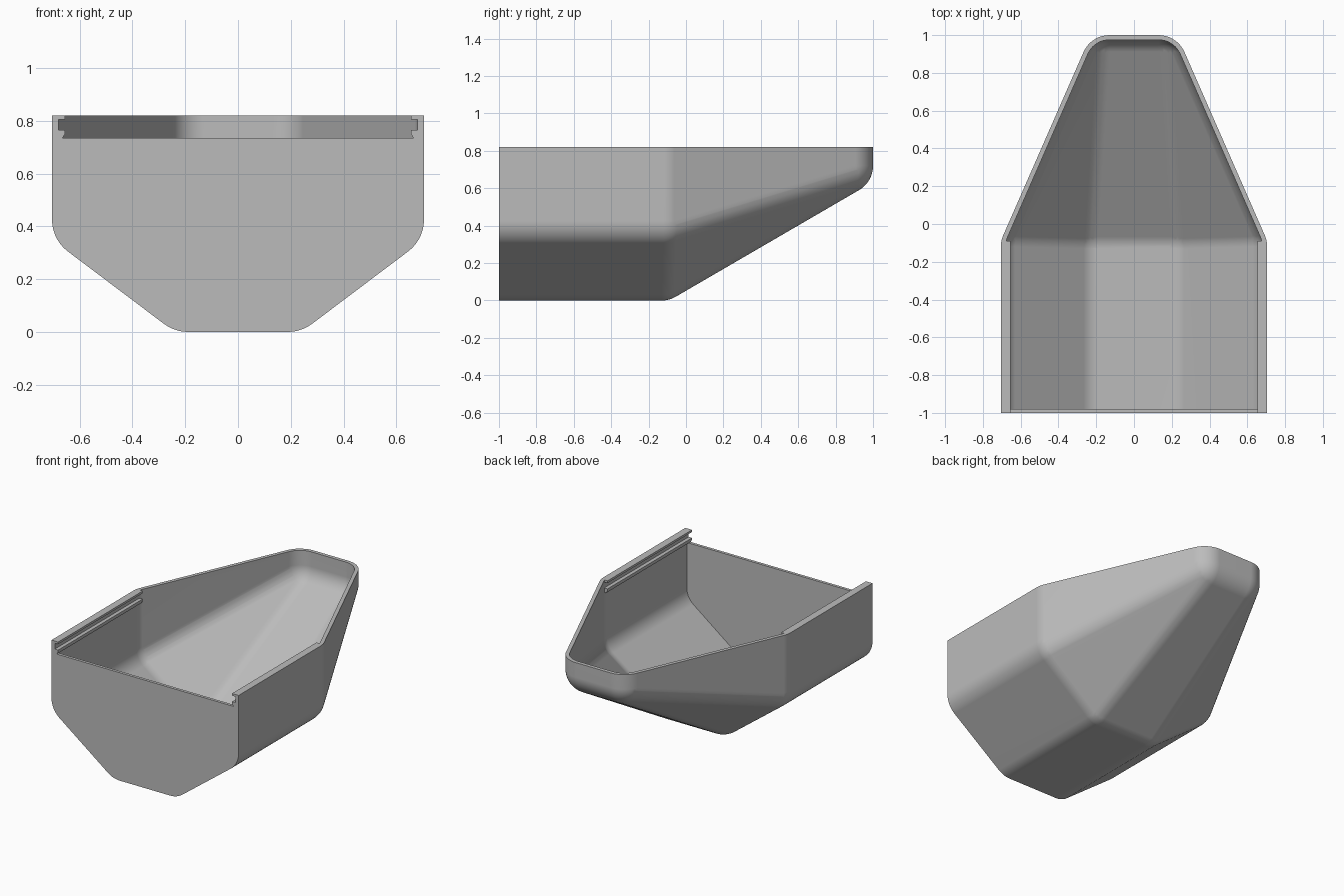
import bpy, bmesh
from mathutils import Matrix, Vector

if "Cube" in bpy.data.objects:
    bpy.data.objects.remove(bpy.data.objects["Cube"], do_unlink=True)

grey = bpy.data.materials.new("mid_grey")
grey.diffuse_color = (0.5, 0.5, 0.5, 1)
grey.use_nodes = True
grey.node_tree.nodes["Principled BSDF"].inputs["Base Color"].default_value = (0.5, 0.5, 0.5, 1)

RIM, SILL, ROUND, WALL, SHOULDER = 0.82, 0.735, 0.15, 0.025, -0.09


def to_object(name, bm):
    bmesh.ops.recalc_face_normals(bm, faces=bm.faces)
    mesh = bpy.data.meshes.new(name)
    bm.to_mesh(mesh)
    bm.free()
    mesh.materials.append(grey)
    obj = bpy.data.objects.new(name, mesh)
    bpy.context.collection.objects.link(obj)
    return obj


def slice_off(bm, point, normal):
    """Remove everything on the normal side of a plane and cap the cut."""
    geom = bm.verts[:] + bm.edges[:] + bm.faces[:]
    cut = bmesh.ops.bisect_plane(bm, geom=geom, plane_co=point, plane_no=normal, clear_outer=True)
    edges = [e for e in cut["geom_cut"] if isinstance(e, bmesh.types.BMEdge)]
    bmesh.ops.contextual_create(bm, geom=edges)


def hull_solid(name, radius, front, top):
    """Rounded body: the hull of equal balls placed at its corners."""
    corners = [(0.19, -1.4, 0.15), (0.555, -1.4, 0.425), (0.555, -1.4, 1.3),
               (0.19, -0.13, 0.15), (0.555, -0.12, 0.425), (0.555, -0.12, 1.3),
               (0.13, 0.85, 0.72), (0.13, 0.85, 1.3)]
    bm = bmesh.new()
    for x, y, z in corners:
        for side in (-1, 1):
            bmesh.ops.create_uvsphere(bm, u_segments=48, v_segments=24, radius=radius,
                                      matrix=Matrix.Translation((side * x, y, z)))
    bmesh.ops.delete(bm, geom=bm.faces[:] + bm.edges[:], context='EDGES_FACES')
    bmesh.ops.convex_hull(bm, input=bm.verts[:])
    bmesh.ops.delete(bm, geom=[v for v in bm.verts if not v.link_faces], context='VERTS')
    slice_off(bm, Vector((0, front, 0)), Vector((0, -1, 0)))
    slice_off(bm, Vector((0, 0, top)), Vector((0, 0, 1)))
    bmesh.ops.dissolve_limit(bm, angle_limit=0.005, verts=bm.verts[:], edges=bm.edges[:])
    return to_object(name, bm)


def subtract(obj, cutter):
    mod = obj.modifiers.new("cut", 'BOOLEAN')
    mod.operation, mod.solver, mod.object = 'DIFFERENCE', 'EXACT', cutter
    bpy.context.view_layer.objects.active = obj
    bpy.ops.object.modifier_apply(modifier=mod.name)
    bpy.data.objects.remove(cutter, do_unlink=True)


# Hollow body
shell = hull_solid("shell", ROUND, -1, RIM)
subtract(shell, hull_solid("cavity", ROUND - WALL, -0.98, 1.0))

# Lowered front wall where the lid slides in
bm = bmesh.new()
bmesh.ops.create_cube(bm, size=1, matrix=Matrix.Translation((0, -1, SILL + 0.25))
                      @ Matrix.Diagonal((1.36, 0.1, 0.5, 1)))
subtract(shell, to_object("front_opening", bm))

# Smooth rounded corners with crisp rims
bpy.ops.object.select_all(action='DESELECT')
shell.select_set(True)
bpy.context.view_layer.objects.active = shell
bpy.ops.object.shade_smooth_by_angle(angle=0.5)
weighted = shell.modifiers.new("even_shading", 'WEIGHTED_NORMAL')
weighted.keep_sharp = True

# Grooved lid rails along both side walls
profile = [(0.692, RIM), (0.655, RIM), (0.655, 0.805), (0.684, 0.805), (0.684, 0.765),
           (0.655, 0.765), (0.655, 0.752), (0.665, SILL), (0.692, SILL)]
for side, name in ((1, "left_rail"), (-1, "right_rail")):
    bm = bmesh.new()
    end = bm.faces.new([bm.verts.new((side * x, -1, z)) for x, z in profile])
    out = bmesh.ops.extrude_face_region(bm, geom=[end], use_keep_orig=True)
    moved = [v for v in out["geom"] if isinstance(v, bmesh.types.BMVert)]
    bmesh.ops.translate(bm, verts=moved, vec=(0, 1 + SHOULDER, 0))
    to_object(name, bm)
